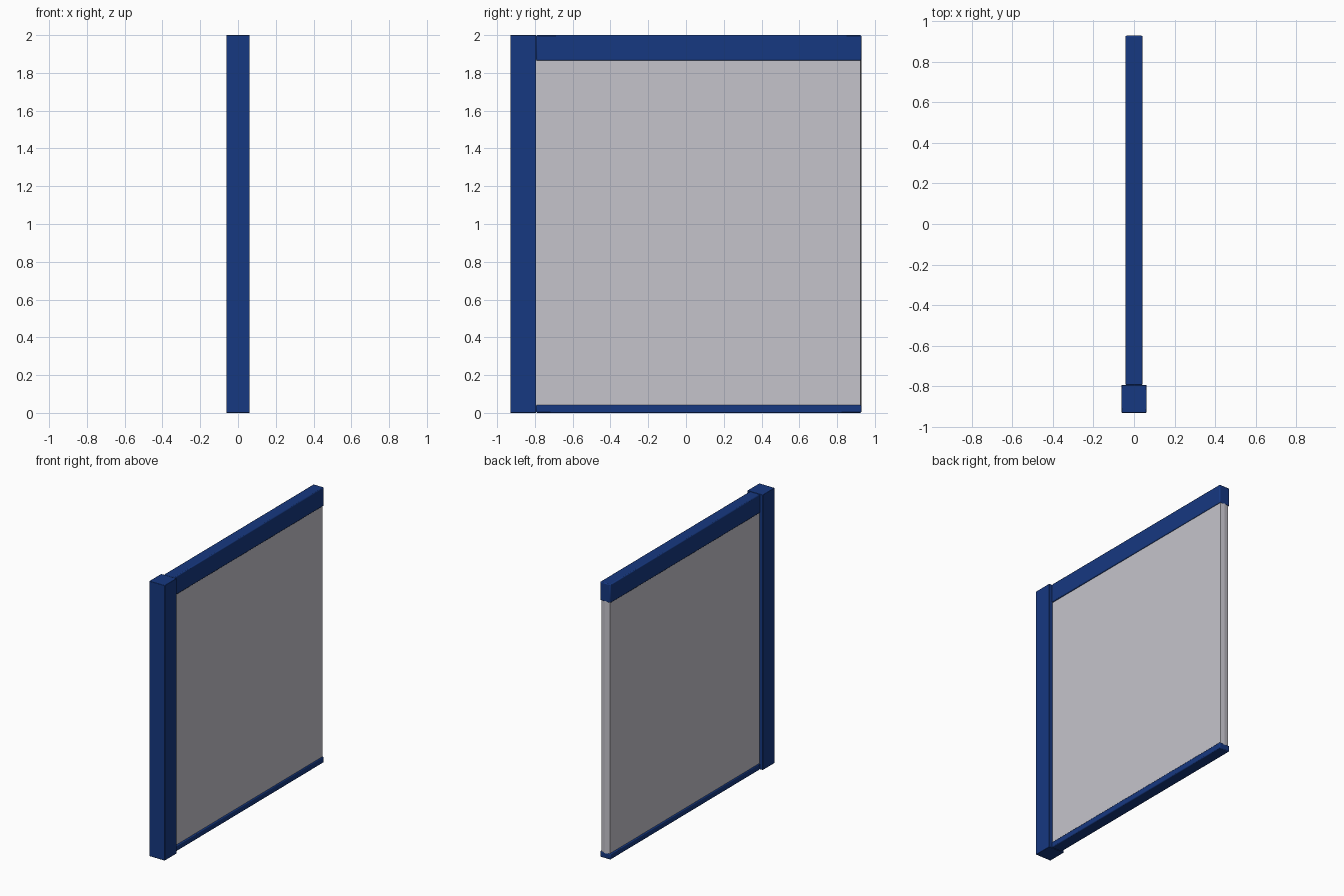
import bpy

if "Cube" in bpy.data.objects:
    bpy.data.objects.remove(bpy.data.objects["Cube"])

# Blue for the frame, light grey for the panel
blue = bpy.data.materials.new("frame_blue")
blue.diffuse_color = (0.008, 0.04, 0.22, 1)
blue.use_nodes = True
blue.node_tree.nodes["Principled BSDF"].inputs["Base Color"].default_value = blue.diffuse_color
grey = bpy.data.materials.new("panel_grey")
grey.diffuse_color = (0.56, 0.55, 0.60, 1)
grey.use_nodes = True
grey.node_tree.nodes["Principled BSDF"].inputs["Base Color"].default_value = grey.diffuse_color


def box(name, lo, hi, mat, bevel=0.0):
    """Box between two corners, with an optional small edge bevel."""
    bpy.ops.mesh.primitive_cube_add(
        size=1, location=[(a + b) / 2 for a, b in zip(lo, hi)])
    ob = bpy.context.object
    ob.name = name
    ob.scale = [b - a for a, b in zip(lo, hi)]
    bpy.ops.object.transform_apply(location=False, rotation=False, scale=True)
    ob.data.materials.append(mat)
    if bevel:
        m = ob.modifiers.new("soft_edges", "BEVEL")
        m.width = bevel
        m.segments = 2
        bpy.ops.object.shade_smooth_by_angle()
    return ob


# Upright post at the front end
box("post", (-0.062, -0.93, 0), (0.062, -0.793, 2), blue, 0.003)

# Rails above and below the panel
for name, z0, z1 in (("top_rail", 1.865, 2.0), ("bottom_rail", 0.0, 0.042)):
    box(name, (-0.042, -0.793, z0), (0.042, 0.928, z1), blue, 0.006)

# Panel: straight sides, with a very shallow ridge down its free end
outline = [(-0.034, -0.795), (0.034, -0.795), (0.034, 0.924),
           (0, 0.928), (-0.034, 0.924)]
n = len(outline)
verts = [(x, y, z) for z in (0.035, 1.87) for x, y in outline]
faces = [tuple(reversed(range(n))), tuple(range(n, 2 * n))]
faces += [(i, (i + 1) % n, (i + 1) % n + n, i + n) for i in range(n)]
mesh = bpy.data.meshes.new("panel")
mesh.from_pydata(verts, [], faces)
mesh.materials.append(grey)
panel = bpy.data.objects.new("panel", mesh)
bpy.context.collection.objects.link(panel)
